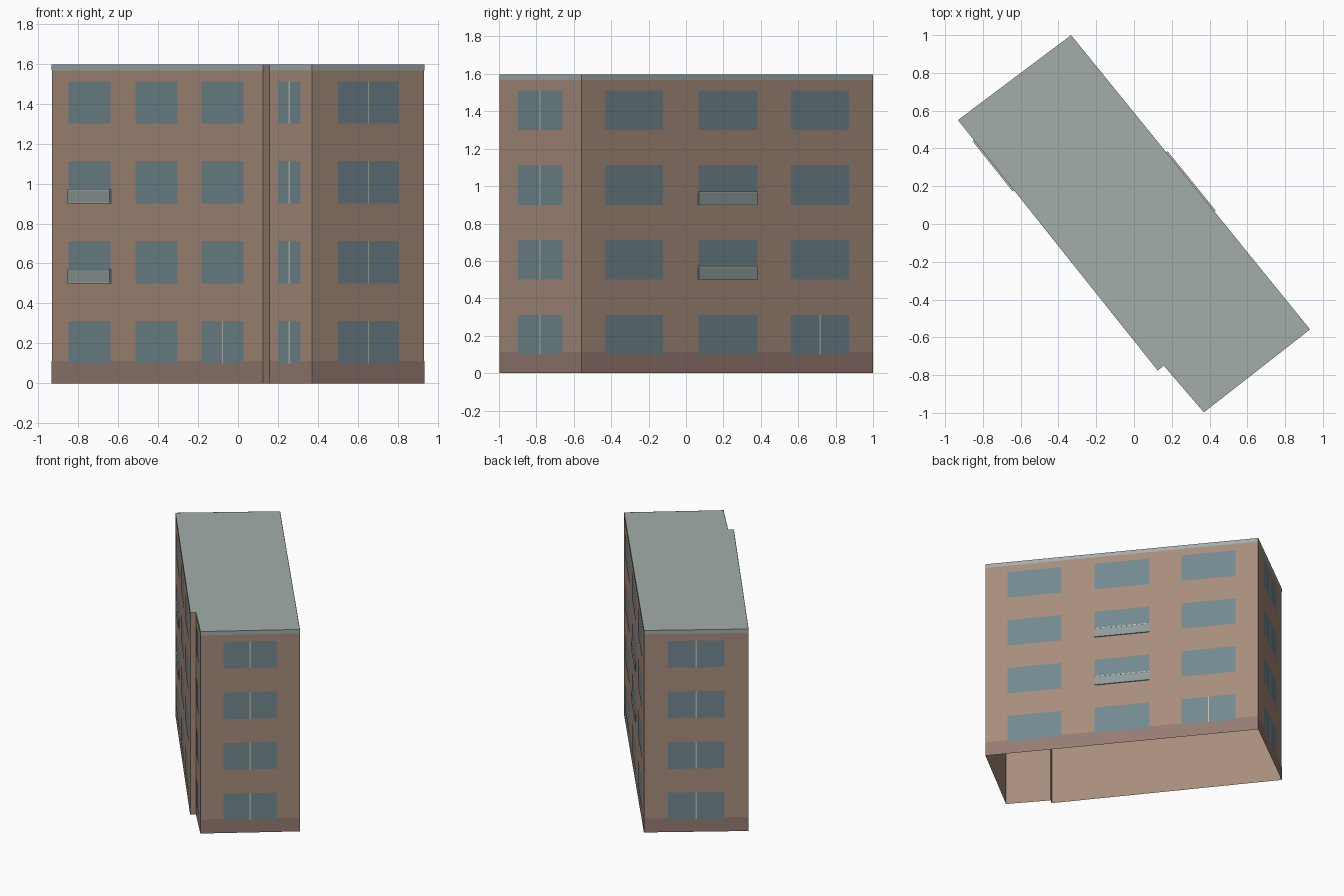
import bpy
from mathutils import Vector

if "Cube" in bpy.data.objects:
    bpy.data.objects.remove(bpy.data.objects["Cube"])

H = 1.597
# Footprint corners, counter-clockwise seen from above
A, F, E = Vector((-0.932, 0.55)), Vector((0.125, -0.775)), Vector((0.158, -0.75))
D, C, B = Vector((0.37, -0.997)), Vector((0.932, -0.558)), Vector((-0.333, 1.0))
FLOORS = [(0.1 + 0.4 * i, 0.312 + 0.4 * i) for i in range(4)]


def material(name, rgb):
    m = bpy.data.materials.new(name)
    m.diffuse_color = (*rgb, 1)
    m.use_nodes = True
    m.node_tree.nodes["Principled BSDF"].inputs["Base Color"].default_value = m.diffuse_color
    return m


BRICK = material("brick", (0.39, 0.265, 0.2))
PLINTH = material("plinth", (0.30, 0.20, 0.165))
GLASS = material("glass", (0.17, 0.25, 0.28))
ROOF = material("roof", (0.36, 0.42, 0.395))
PALE = material("pale_frame", (0.50, 0.50, 0.46))
RAILING = material("railing_panel", (0.27, 0.33, 0.32))


class Part:
    """Collects faces of one named part."""

    def __init__(self, name, mat):
        self.name, self.mat, self.v, self.f = name, mat, [], []

    def face(self, pts):
        n = len(self.v)
        self.v += [tuple(p) for p in pts]
        self.f.append(range(n, n + len(pts)))

    def panel(self, p, q, a, b, z0, z1, off=0.0):
        """Upright panel on wall p-q between fractions a and b."""
        d = (q - p).normalized()
        n = Vector((d.y, -d.x)) * off
        s, t = p.lerp(q, a) + n, p.lerp(q, b) + n
        self.face([(*s, z0), (*t, z0), (*t, z1), (*s, z1)])

    def box(self, p, q, a, b, z0, z1, depth):
        """Closed box standing out from wall p-q."""
        d = (q - p).normalized()
        n = Vector((d.y, -d.x)) * depth
        s, t = p.lerp(q, a), p.lerp(q, b)
        S, T = s + n, t + n
        for u, w in ((S, T), (T, t), (t, s), (s, S)):
            self.face([(*u, z0), (*w, z0), (*w, z1), (*u, z1)])
        self.face([(*c, z1) for c in (S, T, t, s)])
        self.face([(*c, z0) for c in (s, t, T, S)])

    def build(self):
        me = bpy.data.meshes.new(self.name)
        me.from_pydata(self.v, [], [list(f) for f in self.f])
        me.materials.append(self.mat)
        me.update()
        bpy.context.collection.objects.link(bpy.data.objects.new(self.name, me))


walls, roof = Part("walls", BRICK), Part("roof", ROOF)
plinth, cornice = Part("plinth", PLINTH), Part("cornice", ROOF)
windows, mullions = Part("windows", GLASS), Part("mullions", PALE)
balconies, rails = Part("balcony_panels", RAILING), Part("balcony_rails", PALE)

# Shell: open underneath, flat roof
ring = [A, F, E, D, C, B]
for p, q in zip(ring, ring[1:] + ring[:1]):
    walls.panel(p, q, 0, 1, 0, H)
roof.face([(*p, H) for p in ring])

# Each facade: ends, window bays, (bay, floor) pairs with mullion, with balcony
ALL = [(0, k) for k in range(4)]
facades = [
    (A, F, [(0.08, 0.28), (0.398, 0.597), (0.711, 0.91)], [(2, 0)], [(0, 1), (0, 2)]),
    (E, D, [(0.214, 0.738)], ALL, []),
    (D, C, [(0.23, 0.77)], ALL, []),
    (C, B, [(0.08, 0.279), (0.4, 0.602), (0.718, 0.917)], [(2, 0)], [(1, 1), (1, 2)]),
    (B, A, [(0.23, 0.77)], ALL, []),
]
for p, q, bays, split, balcony in facades:
    plinth.panel(p, q, 0, 1, 0, 0.112, 0.001)
    cornice.panel(p, q, 0, 1, H - 0.03, H, 0.001)
    for i, (a, b) in enumerate(bays):
        for k, (z0, z1) in enumerate(FLOORS):
            windows.panel(p, q, a, b, z0, z1, 0.002)
            if (i, k) in split:
                m, w = (a + b) / 2, 0.004 / (q - p).length
                mullions.panel(p, q, m - w, m + w, z0, z1, 0.003)
            if (i, k) in balcony:
                balconies.box(p, q, a, b, z0 + 0.004, z0 + 0.066, 0.008)
                rails.box(p, q, a, b, z0, z0 + 0.004, 0.009)
                rails.box(p, q, a, b, z0 + 0.066, z0 + 0.072, 0.009)

for part in (walls, roof, plinth, cornice, windows, mullions, balconies, rails):
    part.build()
